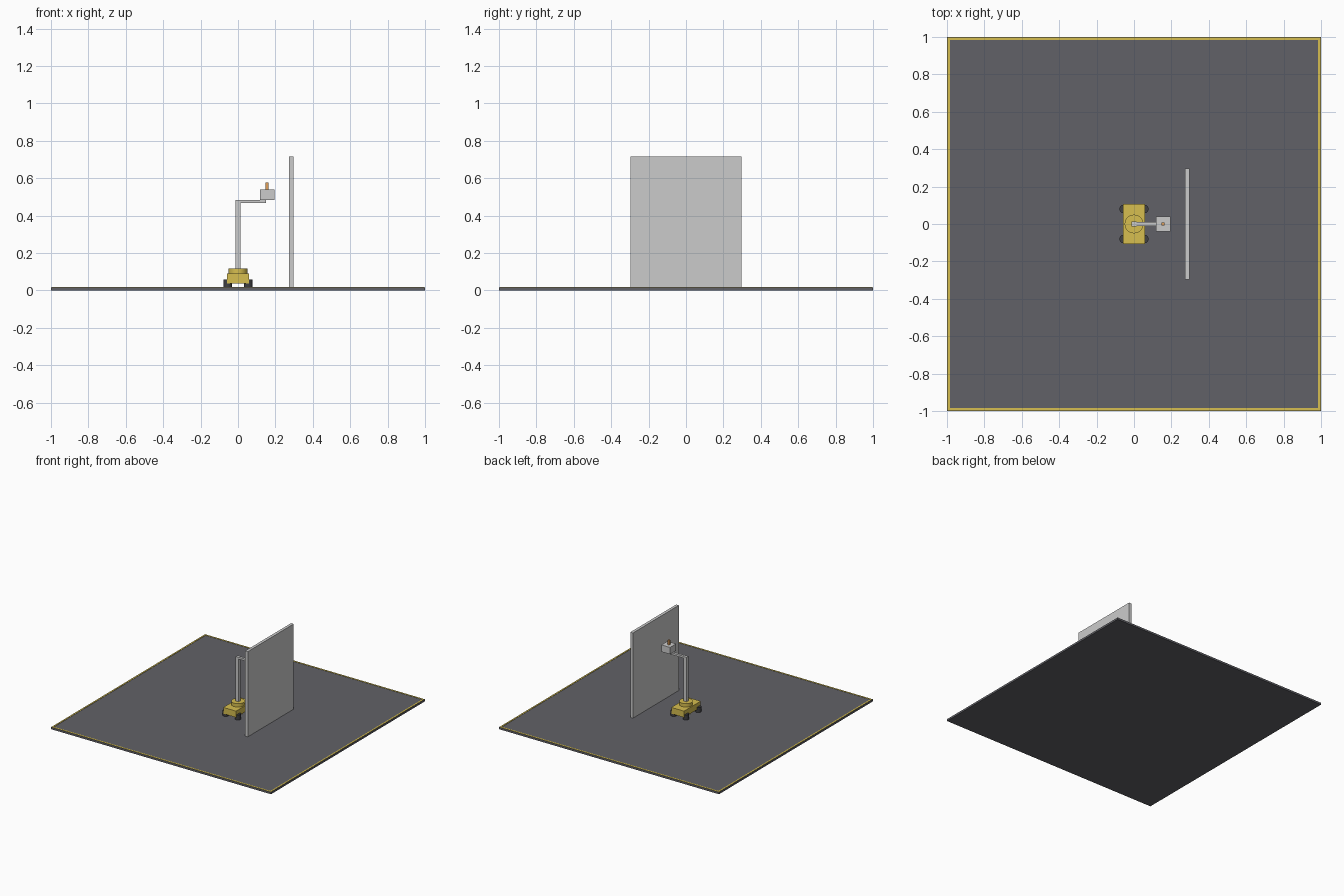
import bpy

if "Cube" in bpy.data.objects:
    bpy.data.objects.remove(bpy.data.objects["Cube"])


def material(name, color):
    m = bpy.data.materials.new(name)
    m.diffuse_color = (*color, 1)
    m.use_nodes = True
    m.node_tree.nodes["Principled BSDF"].inputs["Base Color"].default_value = m.diffuse_color
    return m


DARK = material("dark", (0.12, 0.12, 0.135))
RUBBER = material("rubber", (0.05, 0.05, 0.055))
YELLOW = material("yellow", (0.68, 0.52, 0.08))
ORANGE = material("orange", (0.75, 0.35, 0.1))


def box(name, lo, hi, mat=None):
    bpy.ops.mesh.primitive_cube_add(size=1, location=[(a + b) / 2 for a, b in zip(lo, hi)])
    o = bpy.context.object
    o.name = name
    o.scale = [b - a for a, b in zip(lo, hi)]
    bpy.ops.object.transform_apply(location=False, rotation=False, scale=True)
    if mat:
        o.data.materials.append(mat)
    return o


def cylinder(name, center, radius, z0, z1, mat, sides=32):
    bpy.ops.mesh.primitive_cylinder_add(vertices=sides, radius=radius, depth=z1 - z0,
                                        location=(*center, (z0 + z1) / 2))
    o = bpy.context.object
    o.name = name
    o.data.materials.append(mat)
    bpy.ops.object.shade_smooth_by_angle()
    return o


# floor plate with painted yellow border strips
box("floor_plate", (-1, -1, 0), (1, 1, 0.016), DARK)
for s in (-1, 1):
    a, b = sorted((s * 0.985, s * 0.997))
    box("border_strip_x", (a, -0.997, 0.014), (b, 0.997, 0.018), YELLOW)
    box("border_strip_y", (-0.985, a, 0.014), (0.985, b, 0.018), YELLOW)

# upright wall panel
box("wall_panel", (0.274, -0.298, 0.016), (0.298, 0.298, 0.716))

# cart: body, turntable and four wheels
box("cart_body", (-0.058, -0.108, 0.038), (0.058, 0.108, 0.09), YELLOW)
cylinder("turntable", (0, 0), 0.05, 0.09, 0.118, YELLOW)
for sx in (-1, 1):
    for sy in (-1, 1):
        cylinder("wheel", (sx * 0.055, sy * 0.08), 0.023, 0.016, 0.058, RUBBER)

# mast, arm, tool head and nozzle
box("mast", (-0.013, -0.013, 0.118), (0.013, 0.013, 0.484))
box("arm", (-0.013, -0.01, 0.468), (0.15, 0.01, 0.484))
box("tool_head", (0.118, -0.039, 0.484), (0.196, 0.039, 0.54))
box("nozzle", (0.147, -0.008, 0.54), (0.163, 0.008, 0.576), ORANGE)
